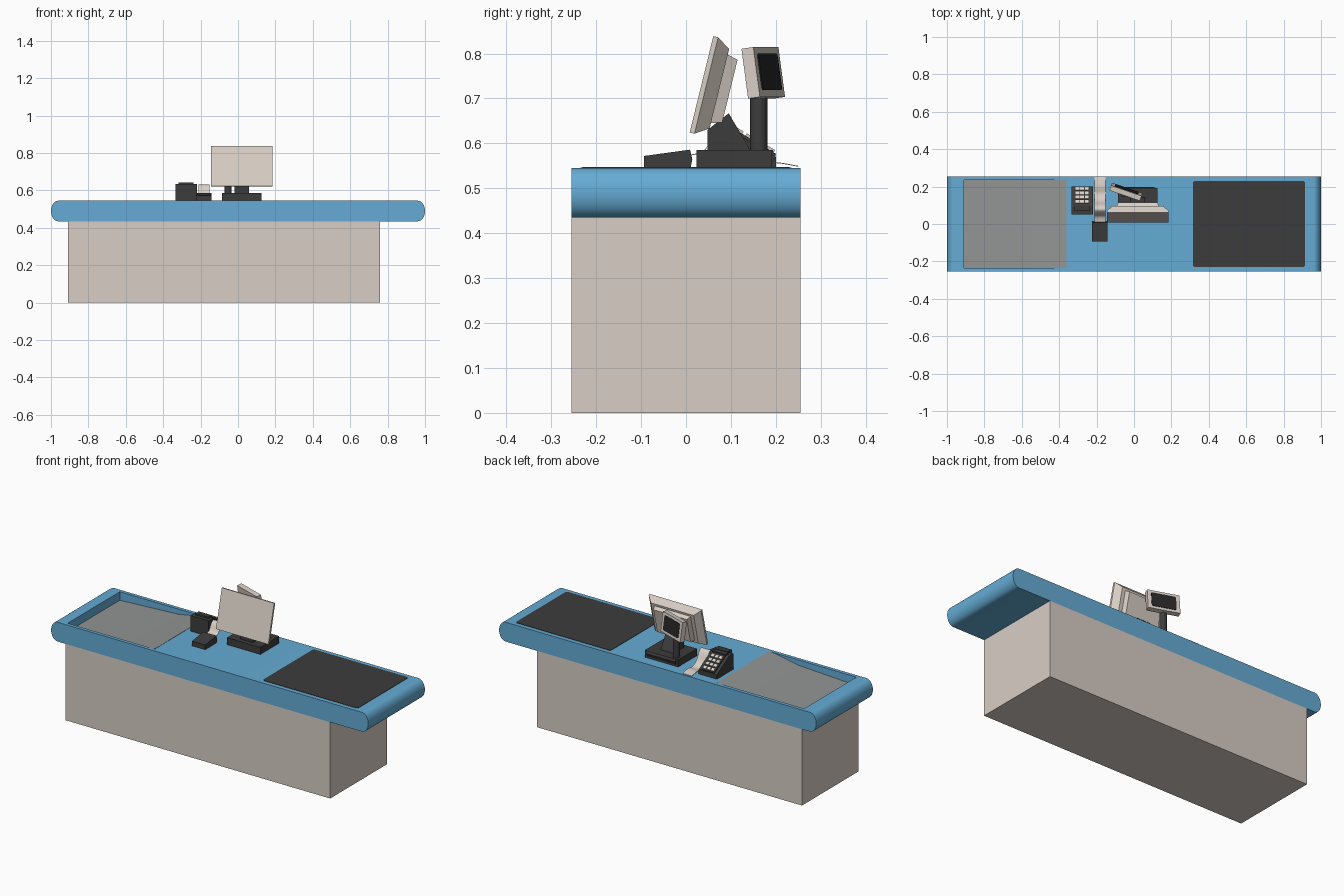
import bpy, bmesh, math
from mathutils import Matrix, Vector

if "Cube" in bpy.data.objects:
    bpy.data.objects.remove(bpy.data.objects["Cube"])


def material(name, rgb):
    m = bpy.data.materials.new(name)
    m.diffuse_color = (*rgb, 1)
    m.use_nodes = True
    m.node_tree.nodes["Principled BSDF"].inputs["Base Color"].default_value = m.diffuse_color
    return m


BLUE = material("counter blue", (0.13, 0.41, 0.66))
BEIGE = material("warm beige", (0.69, 0.62, 0.56))
DARK = material("charcoal", (0.046, 0.046, 0.046))
GREY = material("tray grey", (0.29, 0.30, 0.30))
SCREEN = material("screen black", (0.02, 0.02, 0.02))


def finish(name, bm, mat, matrix=None, smooth=False):
    bmesh.ops.recalc_face_normals(bm, faces=bm.faces)
    if matrix:
        bm.transform(matrix)
    me = bpy.data.meshes.new(name)
    bm.to_mesh(me)
    bm.free()
    ob = bpy.data.objects.new(name, me)
    bpy.context.collection.objects.link(ob)
    me.materials.append(mat)
    if smooth:
        smooth_edges(ob)
    return ob


def activate(ob):
    bpy.ops.object.select_all(action='DESELECT')
    ob.select_set(True)
    bpy.context.view_layer.objects.active = ob


def smooth_edges(ob):
    activate(ob)
    bpy.ops.object.shade_smooth_by_angle(angle=math.radians(35))


def loft(name, rings, mat, matrix=None, smooth=False):
    """Join closed rings of 3D points and cap both ends."""
    bm = bmesh.new()
    vs = [[bm.verts.new(p) for p in ring] for ring in rings]
    n = len(vs[0])
    for a, b in zip(vs, vs[1:]):
        for i in range(n):
            bm.faces.new((a[i], a[(i + 1) % n], b[(i + 1) % n], b[i]))
    bm.faces.new(vs[0])
    bm.faces.new(vs[-1])
    return finish(name, bm, mat, matrix, smooth)


def prism(name, profile, axis, lo, hi, mat, matrix=None, smooth=False):
    """Extrude a 2D profile along x (yz profile), y (xz) or z (xy)."""
    put = {'x': lambda p, t: (t, p[0], p[1]),
           'y': lambda p, t: (p[0], t, p[1]),
           'z': lambda p, t: (p[0], p[1], t)}[axis]
    return loft(name, [[put(p, t) for p in profile] for t in (lo, hi)],
                mat, matrix, smooth)


def rect(x0, x1, y0, y1):
    return [(x0, y0), (x1, y0), (x1, y1), (x0, y1)]


def rounded(x0, x1, y0, y1, r, n=5):
    pts = []
    for cx, cy, a in ((x1 - r, y1 - r, 0), (x0 + r, y1 - r, 90),
                      (x0 + r, y0 + r, 180), (x1 - r, y0 + r, 270)):
        for i in range(n + 1):
            t = math.radians(a + 90 * i / n)
            pts.append((cx + r * math.cos(t), cy + r * math.sin(t)))
    return pts


TOP = 0.545

# Cabinet
prism("cabinet", rect(-0.91, 0.76, -0.255, 0.255), 'z', 0, 0.435, BEIGE)

# Countertop with bulging ends, bagging tray cut out
prof = []
for s in (1, -1):
    for i in range(17):
        t = math.radians(-90 + 180 * i / 16)
        prof.append((s * (0.96 + 0.04 * math.cos(t)), 0.49 + s * 0.055 * math.sin(t)))
counter = prism("countertop", prof, 'y', -0.255, 0.255, BLUE)
slope = [(-0.91, 0.495), (-0.54, 0.514), (-0.40, 0.540), (-0.36, TOP)]
cutter = prism("tray_cutter", slope + [(-0.36, 0.6), (-0.91, 0.6)], 'y', -0.235, 0.235, BLUE)
cutter.hide_render = True
mod = counter.modifiers.new("tray", 'BOOLEAN')
mod.object = cutter
mod.solver = 'EXACT'
activate(counter)
bpy.ops.object.modifier_apply(modifier=mod.name)
bpy.data.objects.remove(cutter)
smooth_edges(counter)

# Sloping tray floor
prism("tray_floor", [(x, z + 0.0015) for x, z in slope] + [(x, z - 0.001) for x, z in slope[::-1]],
      'y', -0.235, 0.235, GREY)

# Conveyor belt
prism("conveyor_belt", rounded(0.315, 0.915, -0.23, 0.23, 0.012), 'z', TOP - 0.002, TOP + 0.002, DARK)

# Terminal base with rear lip, and monitor stand
prism("terminal_base", rect(-0.085, 0.125, 0.023, 0.192), 'z', TOP, 0.585, DARK)
prism("terminal_rear_lip", [(0.19, 0.55), (0.199, 0.572), (0.193, 0.585), (0.185, 0.585)],
      'x', -0.07, 0.11, DARK)
prism("monitor_stand", [(0.048, 0.585), (0.142, 0.585), (0.138, 0.595), (0.095, 0.667), (0.048, 0.63)],
      'x', -0.02, 0.06, DARK)

# Monitor: local x = width, y = depth to the back, z = height
tilt = Matrix.Translation((0.02, 0.0345, 0.7315)) @ Matrix.Rotation(math.radians(-13.8), 4, 'X')


def slab(name, layers, mat, matrix):
    loft(name, [[(x, d, z) for x, z in rect(-w, w, -h, h)] for d, w, h in layers],
         mat, matrix)


slab("monitor_panel", [(0, 0.165, 0.1105), (0.011, 0.165, 0.1105), (0.041, 0.135, 0.091)], BEIGE, tilt)
slab("monitor_housing", [(0.038, 0.115, 0.079), (0.065, 0.105, 0.072)], BEIGE, tilt)

# Customer display on a pole, turned and tilted, screen on the back side
bm = bmesh.new()
bmesh.ops.create_cone(bm, cap_ends=True, segments=24, radius1=0.019, radius2=0.019, depth=0.15)
finish("display_pole", bm, DARK, Matrix.Translation((-0.053, 0.162, 0.645)), True)
turn = (Matrix.Translation((-0.043, 0.172, 0.757)) @ Matrix.Rotation(math.radians(-19), 4, 'Z')
        @ Matrix.Rotation(math.radians(8), 4, 'X'))
slab("display_case", [(-0.014, 0.086, 0.056), (0.014, 0.086, 0.056)], BEIGE, turn)
prism("display_screen", rounded(-0.066, 0.066, -0.041, 0.041, 0.008), 'z', -0.0165, -0.013, SCREEN,
      turn @ Matrix.Rotation(math.radians(90), 4, 'X'))

# Card keypad: wedge facing the back
prism("keypad_body", [(0.05, TOP), (0.2, TOP), (0.2, 0.570), (0.092, 0.634), (0.05, 0.634)],
      'x', -0.335, -0.22, DARK)
a = math.atan2(0.064, 0.108)
pad = Matrix.Translation((-0.2775, 0.146, 0.602)) @ Matrix.Rotation(-a, 4, 'X')
prism("keypad_plate", rect(-0.04, 0.04, -0.06, 0.06), 'z', -0.004, 0.006, DARK, pad)
prism("keypad_top_bar", rect(-0.317, -0.238, 0.07, 0.1), 'z', 0.63, 0.643, DARK)
for row in range(4):
    for col in range(3):
        x, y = (col - 1) * 0.025, -0.037 + row * 0.027
        prism(f"key_{row}_{col}", rect(x - 0.010, x + 0.010, y - 0.0095, y + 0.0095),
              'z', 0.004, 0.012, BEIGE, pad)

# Receipt printer
prism("receipt_printer", [(-0.093, TOP), (0.01, TOP), (0.014, 0.565), (0.009, 0.586), (-0.093, 0.572)],
      'x', -0.225, -0.142, DARK)

# Curling paper strip, smoothed through a few control points
ctrl = [Vector(p) for p in ((0.005, 0.572), (0.04, 0.582), (0.058, 0.612), (0.078, 0.629),
                            (0.100, 0.615), (0.125, 0.572), (0.16, 0.551), (0.20, 0.556), (0.25, 0.548))]
path = []
for i in range(len(ctrl) - 1):
    p0, p1, p2, p3 = ctrl[max(i - 1, 0)], ctrl[i], ctrl[i + 1], ctrl[min(i + 2, len(ctrl) - 1)]
    for k in range(4):
        t = k / 4
        path.append(0.5 * (2 * p1 + (p2 - p0) * t + (2 * p0 - 5 * p1 + 4 * p2 - p3) * t * t
                           + (3 * p1 - p0 - 3 * p2 + p3) * t ** 3))
path.append(ctrl[-1])
loft("receipt_paper", [[(-0.212, p.x, p.y), (-0.152, p.x, p.y),
                        (-0.152, p.x, p.y + 0.002), (-0.212, p.x, p.y + 0.002)] for p in path],
     BEIGE, None, True)
